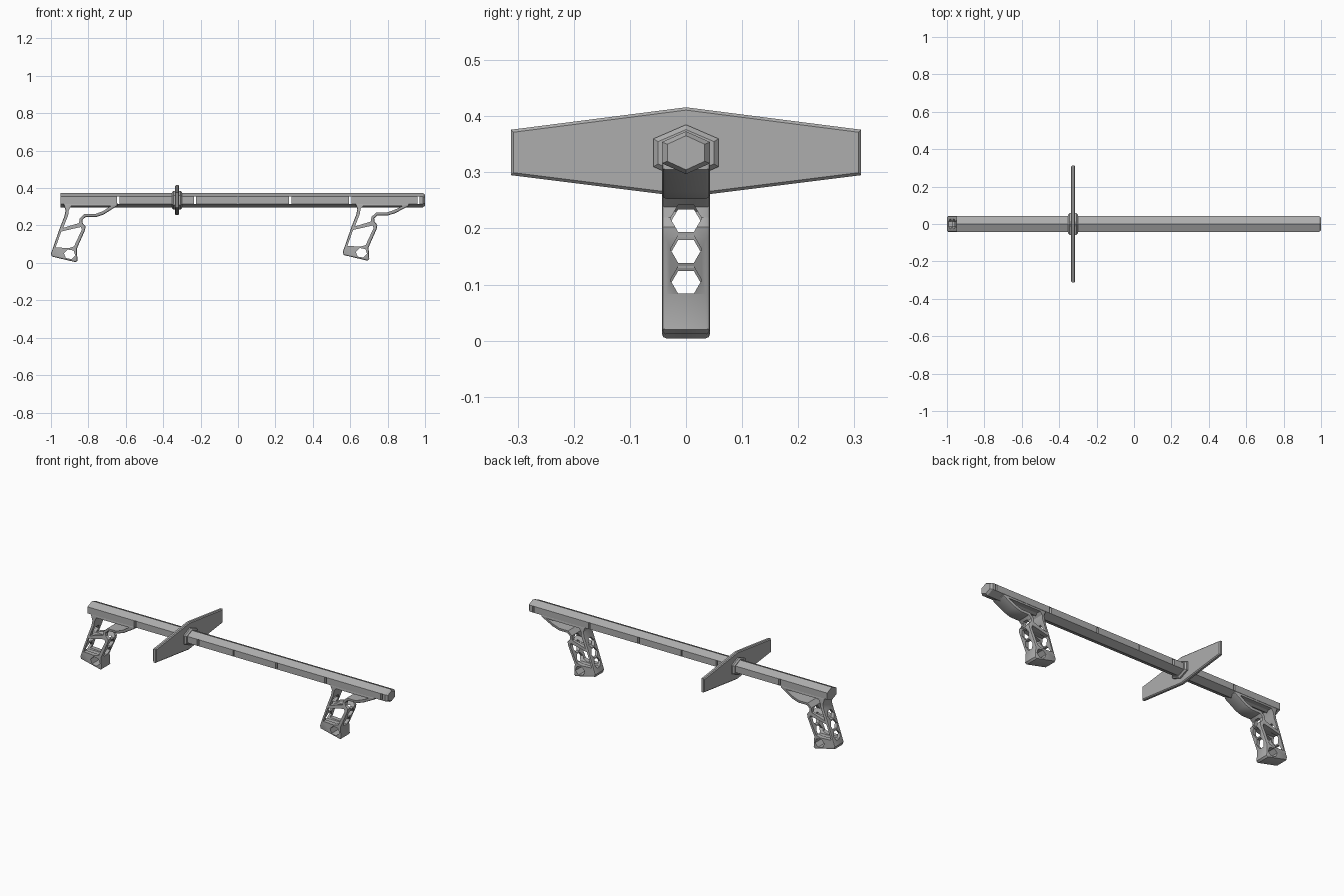
import bpy
import bmesh
from math import cos, sin, pi, radians
from mathutils import Vector

cube = bpy.data.objects.get("Cube")
if cube:
    bpy.data.objects.remove(cube)

grey = bpy.data.materials.new("plain grey")
grey.use_nodes = True
COLOUR = (0.42, 0.42, 0.42, 1)
grey.diffuse_color = COLOUR
grey.node_tree.nodes["Principled BSDF"].inputs["Base Color"].default_value = COLOUR

AXIS_Z = 0.335


def prism(name, points, axis, lo, hi, bevel=0, segments=1):
    """Extrude a 2D outline along x (points are y, z) or y (points are x, z)."""
    bm = bmesh.new()

    def place(p, d):
        return (d, p[0], p[1]) if axis == "x" else (p[0], d, p[1])

    rings = [[bm.verts.new(place(p, d)) for p in points] for d in (lo, hi)]
    caps = [bm.faces.new(ring) for ring in rings]
    n = len(points)
    for i in range(n):
        j = (i + 1) % n
        bm.faces.new((rings[0][i], rings[0][j], rings[1][j], rings[1][i]))
    bmesh.ops.recalc_face_normals(bm, faces=bm.faces)
    if bevel:
        rim = list({e for cap in caps for e in cap.edges})
        bmesh.ops.bevel(bm, geom=rim, offset=bevel, segments=segments,
                        profile=0.5, affect="EDGES")
    mesh = bpy.data.meshes.new(name)
    bm.to_mesh(mesh)
    bm.free()
    mesh.materials.append(grey)
    obj = bpy.data.objects.new(name, mesh)
    bpy.context.collection.objects.link(obj)
    return obj


def activate(obj):
    bpy.ops.object.select_all(action="DESELECT")
    obj.select_set(True)
    bpy.context.view_layer.objects.active = obj


def cut(obj, cutter):
    """Subtract the cutter and remove it."""
    mod = obj.modifiers.new("cut", "BOOLEAN")
    mod.operation = "DIFFERENCE"
    mod.solver = "EXACT"
    mod.object = cutter
    activate(obj)
    bpy.ops.object.modifier_apply(modifier=mod.name)
    bpy.data.objects.remove(cutter)


def hexagon(u, v, ru, rv, turn=0):
    return [(u + ru * cos(turn + i * pi / 3), v + rv * sin(turn + i * pi / 3))
            for i in range(6)]


def ridge_hex(half_width, half_height):
    """Hexagon standing on a point, slightly flattened."""
    return hexagon(0, AXIS_Z, half_width / cos(pi / 6), half_height, pi / 6)


def box(x0, x1, z0, z1):
    return [(x0, z0), (x1, z0), (x1, z1), (x0, z1)]


# Hexagonal bar with a chamfered tip and slots through its side faces
bar = prism("bar", ridge_hex(0.043, 0.038), "x", -0.95, 1.0)
for v in bar.data.vertices:
    if v.co.x > 0.9:
        v.co.x = 0.988
for x, width in ((-0.64, 0.012), (-0.23, 0.012), (0, 0.005),
                 (0.28, 0.012), (0.6, 0.012), (0.965, 0.012)):
    slot = box(x - width / 2, x + width / 2, AXIS_Z - 0.019, AXIS_Z + 0.019)
    cut(bar, prism("slot_cutter", slot, "y", -0.1, 0.1))
tip = prism("bar_tip", ridge_hex(0.043, 0.038), "x", 0.988, 1.0)
for v in tip.data.vertices:
    if v.co.x > 0.995:
        v.co.y *= 0.77
        v.co.z = AXIS_Z + (v.co.z - AXIS_Z) * 0.8

# Guard blade and its collar
blade = [(0, 0.416), (0.312, 0.376), (0.312, 0.295),
         (0, 0.256), (-0.312, 0.295), (-0.312, 0.376)]
prism("guard_blade", blade, "x", -0.337, -0.315, 0.005)
collar = prism("guard_collar", ridge_hex(0.058, 0.050), "x", -0.353, -0.299, 0.008)

# Skeleton grip: outline, side windows and lightening holes
OUTLINE = [(-0.935, 0.32), (-0.922, 0.28), (-0.928, 0.25), (-0.955, 0.18),
           (-1.0, 0.05), (-0.995, 0.034), (-0.868, 0.004), (-0.858, 0.012),
           (-0.862, 0.075), (-0.818, 0.175), (-0.815, 0.195), (-0.83, 0.212),
           (-0.832, 0.23), (-0.815, 0.245), (-0.76, 0.245), (-0.72, 0.258),
           (-0.645, 0.305), (-0.645, 0.32)]
UPPER_WINDOW = [(-0.892, 0.304), (-0.905, 0.28), (-0.908, 0.255), (-0.935, 0.187),
                (-0.85, 0.213), (-0.846, 0.238), (-0.822, 0.261), (-0.765, 0.261),
                (-0.725, 0.275), (-0.68, 0.304)]
LOWER_WINDOW = [(-0.945, 0.168), (-0.84, 0.192), (-0.835, 0.178),
                (-0.877, 0.088), (-0.905, 0.079), (-0.975, 0.083)]


def grip(name, dx, dz):
    def shift(points):
        # the top stays against the bar
        return [(x + dx, z + (dz if z < 0.3 else 0)) for x, z in points]

    obj = prism(name, shift(OUTLINE), "y", -0.043, 0.043, 0.008, 2)
    windows = (UPPER_WINDOW, LOWER_WINDOW,
               hexagon(-0.9, 0.046, 0.031, 0.027, radians(-12)))
    for window in windows:
        cut(obj, prism("window_cutter", shift(window), "y", -0.1, 0.1))
    for z in (0.21, 0.155, 0.1):
        hole = hexagon(0, z + dz, 0.028, 0.028)
        cut(obj, prism("hole_cutter", hole, "x", dx - 1.1, dx - 0.6))
    activate(obj)
    bpy.ops.object.shade_smooth_by_angle(angle=radians(30))


grip("rear_grip", 0, 0)
grip("front_grip", 1.56, 0.008)
